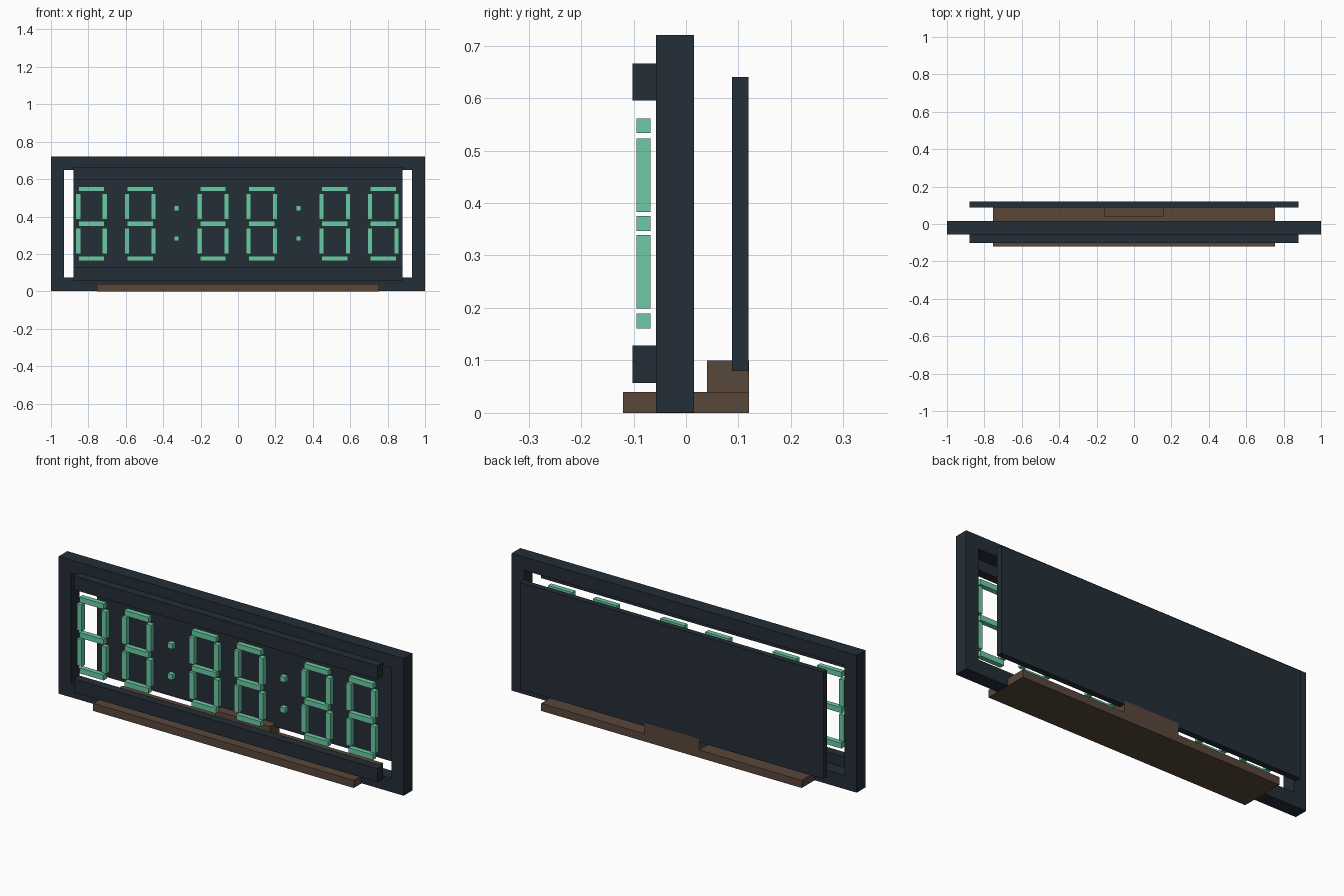
import bpy, bmesh
from mathutils import Vector

if "Cube" in bpy.data.objects:
    bpy.data.objects.remove(bpy.data.objects["Cube"], do_unlink=True)


def material(name, r, g, b):
    m = bpy.data.materials.new(name)
    m.use_nodes = True
    m.diffuse_color = (r, g, b, 1)
    bsdf = next(n for n in m.node_tree.nodes if n.type == 'BSDF_PRINCIPLED')
    bsdf.inputs["Base Color"].default_value = (r, g, b, 1)
    return m


DARK = material("dark slate", 0.017, 0.027, 0.038)
GREEN = material("display green", 0.147, 0.597, 0.376)
BROWN = material("wood brown", 0.1, 0.063, 0.044)


def finish(name, bm, mat):
    bmesh.ops.recalc_face_normals(bm, faces=bm.faces)
    mesh = bpy.data.meshes.new(name)
    bm.to_mesh(mesh)
    bm.free()
    mesh.materials.append(mat)
    obj = bpy.data.objects.new(name, mesh)
    bpy.context.collection.objects.link(obj)
    return obj


def add_box(bm, xs, ys, zs):
    """Add a box spanning the given ranges."""
    low, high = Vector((xs[0], ys[0], zs[0])), Vector((xs[1], ys[1], zs[1]))
    for v in bmesh.ops.create_cube(bm, size=1)["verts"]:
        v.co = (low + high) / 2 + v.co * (high - low)


def box(name, xs, ys, zs, mat):
    bm = bmesh.new()
    add_box(bm, xs, ys, zs)
    return finish(name, bm, mat)


# Open rectangular frame: a ring of four faces pulled back to its depth
def rectangle(bm, half, low, high, y):
    return [bm.verts.new((x, y, z)) for x, z in
            ((-half, low), (half, low), (half, high), (-half, high))]


bm = bmesh.new()
outer = rectangle(bm, 1, 0.001, 0.72, -0.057)
inner = rectangle(bm, 0.929, 0.073, 0.65, -0.057)
ring = [bm.faces.new((outer[i], outer[(i + 1) % 4], inner[(i + 1) % 4], inner[i]))
        for i in range(4)]
back = bmesh.ops.extrude_face_region(bm, geom=ring, use_keep_orig=True)
bmesh.ops.translate(bm, vec=(0, 0.072, 0),
                    verts=[g for g in back["geom"] if isinstance(g, bmesh.types.BMVert)])
finish("outer_frame", bm, DARK)

# Front rails and back panel
WIDE = (-0.88, 0.88)
box("upper_rail", WIDE, (-0.102, -0.057), (0.595, 0.666), DARK)
box("lower_rail", WIDE, (-0.102, -0.057), (0.057, 0.128), DARK)
box("back_panel", WIDE, (0.088, 0.119), (0.08, 0.64), DARK)

# Base and the block that holds the panel
box("base", (-0.755, 0.755), (-0.12, 0.12), (0, 0.04), BROWN)
box("panel_support", (-0.16, 0.157), (0.04, 0.12), (0.04, 0.1), BROWN)

# Seven-segment digits
DEPTH = (-0.094, -0.068)
MIDDLE = 0.361
for n, cx in enumerate((-0.783, -0.523, -0.133, 0.127, 0.517, 0.777)):
    bm = bmesh.new()
    for dz in (-0.186, 0, 0.186):
        z = MIDDLE + dz
        add_box(bm, (cx - 0.07, cx + 0.07), DEPTH, (z - 0.014, z + 0.014))
    for side in (-1, 1):
        x = cx + side * 0.071
        for dz in (-0.092, 0.092):
            z = MIDDLE + dz
            add_box(bm, (x - 0.014, x + 0.014), DEPTH, (z - 0.07, z + 0.07))
    finish(f"digit_{n + 1}", bm, GREEN)

# Colon dots between the digit pairs
for name, cx in (("right_colon", -0.329), ("left_colon", 0.323)):
    bm = bmesh.new()
    for z in (0.283, 0.444):
        add_box(bm, (cx - 0.014, cx + 0.014), DEPTH, (z - 0.014, z + 0.014))
    finish(name, bm, GREEN)
